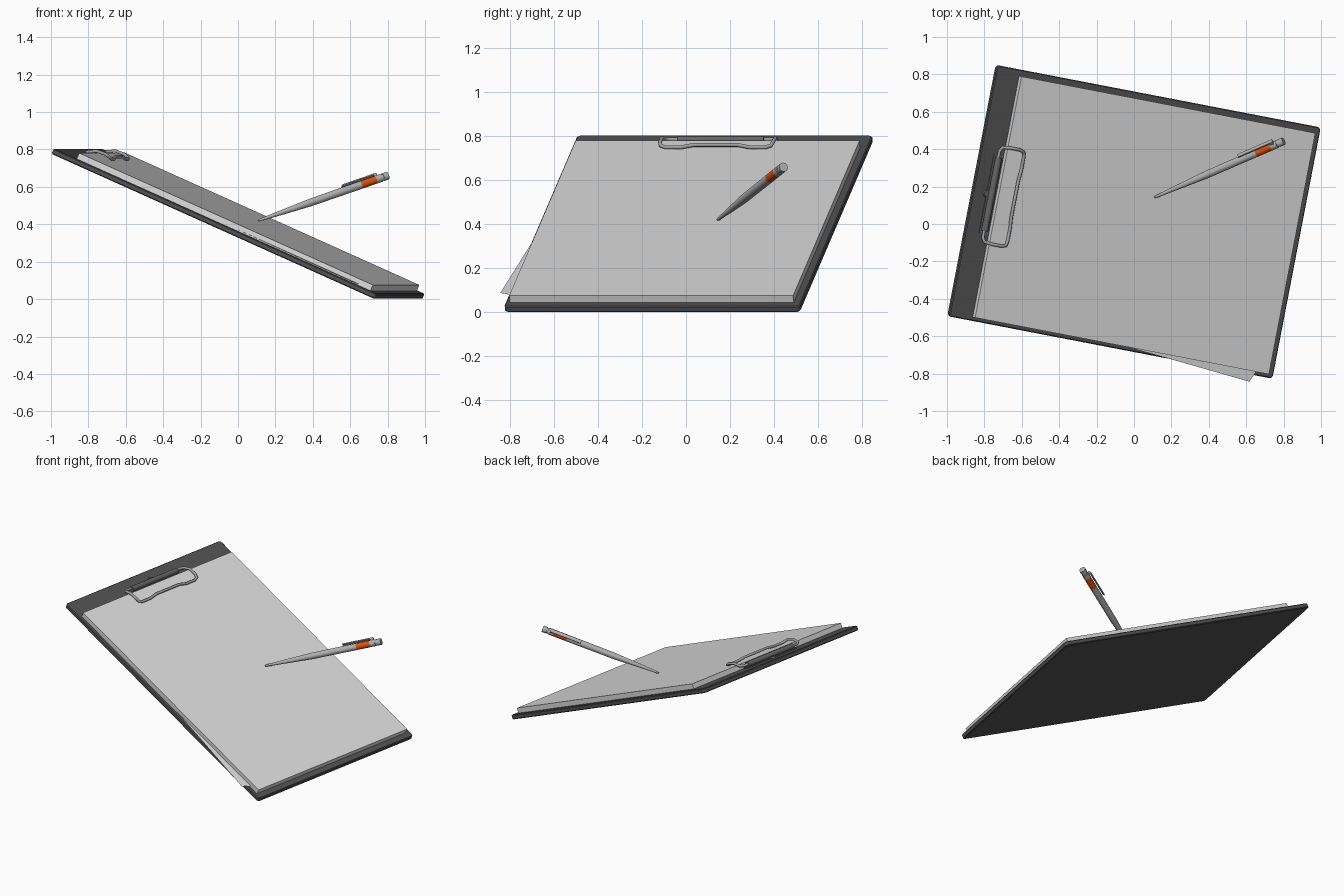
import bpy, bmesh, math
from mathutils import Matrix, Vector

if "Cube" in bpy.data.objects:
    bpy.data.objects.remove(bpy.data.objects["Cube"])

def material(name, rgb):
    m = bpy.data.materials.new(name)
    m.diffuse_color = (*rgb, 1)
    m.use_nodes = True
    m.node_tree.nodes["Principled BSDF"].inputs["Base Color"].default_value = m.diffuse_color
    return m

BOARD = material("board charcoal", (0.085, 0.085, 0.085))
PAPER = material("paper white", (0.72, 0.72, 0.72))
STEEL = material("steel grey", (0.36, 0.36, 0.36))
HINGE = material("dark hinge grey", (0.13, 0.13, 0.13))
PEN = material("pen grey", (0.44, 0.44, 0.44))
ORANGE = material("orange", (0.72, 0.085, 0.005))

# Tilted board frame: local x runs down the slope, z is the board normal
TILT = (Matrix.Translation((0, 0.012, 0.4025))
        @ Matrix.Rotation(math.radians(-10.9), 4, 'Z')
        @ Matrix.Rotation(math.radians(23.8), 4, 'Y'))

def add(name, bm, mats, matrix, smooth=False):
    bmesh.ops.recalc_face_normals(bm, faces=bm.faces[:])
    me = bpy.data.meshes.new(name)
    bm.to_mesh(me)
    bm.free()
    ob = bpy.data.objects.new(name, me)
    bpy.context.collection.objects.link(ob)
    for m in mats:
        me.materials.append(m)
    ob.matrix_world = matrix
    if smooth:
        bpy.ops.object.select_all(action='DESELECT')
        ob.select_set(True)
        bpy.context.view_layer.objects.active = ob
        bpy.ops.object.shade_smooth_by_angle(angle=math.radians(35))
    return ob

def slab(name, lo, hi, mat, matrix=TILT, corner=0, edge=0):
    """Box with rounded upright corners and a fine chamfer."""
    bm = bmesh.new()
    bmesh.ops.create_cube(bm, size=1)
    for v in bm.verts:
        v.co = Vector([(a + b) / 2 + c * (b - a) for a, b, c in zip(lo, hi, v.co)])
    if corner:
        up = [e for e in bm.edges if abs(e.verts[0].co.z - e.verts[1].co.z) > 1e-5]
        bmesh.ops.bevel(bm, geom=up, offset=corner, segments=4, affect='EDGES', profile=0.5)
    if edge:
        rim = [e for e in bm.edges if abs(e.verts[0].co.z - e.verts[1].co.z) < 1e-5]
        bmesh.ops.bevel(bm, geom=rim, offset=edge, segments=1, affect='EDGES')
    return add(name, bm, [mat], matrix)

def lathe(name, rings, mats, matrix, sides=20):
    """Rings of (position along z, radius, material index of the band above)."""
    bm = bmesh.new()
    loops = [[bm.verts.new((r * math.cos(2 * math.pi * i / sides),
                            r * math.sin(2 * math.pi * i / sides), z)) for i in range(sides)]
             for z, r, _ in rings]
    for a, b, ring in zip(loops, loops[1:], rings):
        for i in range(sides):
            j = (i + 1) % sides
            bm.faces.new((a[i], a[j], b[j], b[i])).material_index = ring[2]
    bm.faces.new(loops[0][::-1])
    bm.faces.new(loops[-1])
    return add(name, bm, mats, matrix, True)

# Board and paper stack
slab("board", (-0.963, -0.684, -0.015), (0.963, 0.684, 0.015), BOARD, corner=0.02, edge=0.005)
slab("paper_stack", (-0.827, -0.664, 0.015), (0.921, 0.649, 0.049), PAPER)

# Loose sheet slipping out of the stack
bm = bmesh.new()
outline = [(0.05, -0.655), (0.1, -0.665), (0.45, -0.692), (0.83, -0.723), (0.857, -0.66), (0.85, -0.63)]
bm.faces.new([bm.verts.new((x, y, 0.023)) for x, y in outline])
bm.faces.ensure_lookup_table()
bmesh.ops.solidify(bm, geom=bm.faces[:], thickness=0.002)
add("loose_sheet", bm, [PAPER], TILT)

# Clip wire: closed loop with a humped side and a wavy gripping edge
half = [(-0.866, 0.0, 0.037), (-0.866, 0.235, 0.037), (-0.855, 0.257, 0.044), (-0.815, 0.262, 0.066),
        (-0.765, 0.262, 0.070), (-0.738, 0.255, 0.063), (-0.729, 0.232, 0.058),
        (-0.729, 0.16, 0.058), (-0.738, 0.10, 0.066), (-0.738, 0.0, 0.066)]
path = half + [(x, -y, z) for x, y, z in half[-2:0:-1]]
cu = bpy.data.curves.new("clip_wire", 'CURVE')
cu.dimensions = '3D'
cu.bevel_depth = 0.009
cu.bevel_resolution = 2
sp = cu.splines.new('POLY')
sp.points.add(len(path) - 1)
for p, co in zip(sp.points, path):
    p.co = (*co, 1)
sp.use_cyclic_u = True
sp.use_smooth = True
cu.materials.append(STEEL)
wire = bpy.data.objects.new("clip_wire", cu)
bpy.context.collection.objects.link(wire)
wire.matrix_world = TILT

# Hinge: base plate, barrel and rivet
slab("hinge_plate", (-0.885, -0.215, 0.015), (-0.835, 0.215, 0.022), HINGE, corner=0.008)
lathe("hinge_barrel", [(-0.2, 0.018, 0), (0.2, 0.018, 0)], [HINGE],
      TILT @ Matrix.Translation((-0.862, 0, 0.035)) @ Matrix.Rotation(-math.pi / 2, 4, 'X'), 16)
lathe("hinge_rivet", [(0.015, 0.02, 0), (0.026, 0.016, 0)], [HINGE],
      TILT @ Matrix.Translation((-0.886, 0, 0)), 16)

# Pen frame: z runs from tip to button, x points towards the pocket clip
tip, end = Vector((0.11, 0.143, 0.42)), Vector((0.80, 0.443, 0.66))
length = (end - tip).length
az = (end - tip).normalized()
ax = Vector((0, 0.7, 0.7))
ax = (ax - az * ax.dot(az)).normalized()
ay = az.cross(ax)
PEN_FRAME = Matrix.Translation(tip) @ Matrix((ax, ay, az)).transposed().to_4x4()

L = length
lathe("pen_body", [(0, 0.004, 0), (0.012, 0.007, 0), (0.05, 0.009, 0), (0.40 * L, 0.0205, 0),
                   (0.79 * L, 0.0215, 1), (0.905 * L, 0.0215, 0), (0.95 * L, 0.0215, 0),
                   (0.951 * L, 0.018, 0), (0.962 * L, 0.018, 0), (0.963 * L, 0.021, 0),
                   (L, 0.021, 0)], [PEN, ORANGE], PEN_FRAME, 24)
slab("pen_clip", (0.030, -0.011, 0.67 * L), (0.037, 0.011, 0.935 * L), PEN, PEN_FRAME)
slab("pen_clip_mount", (0.015, -0.011, 0.912 * L), (0.031, 0.011, 0.935 * L), PEN, PEN_FRAME)
